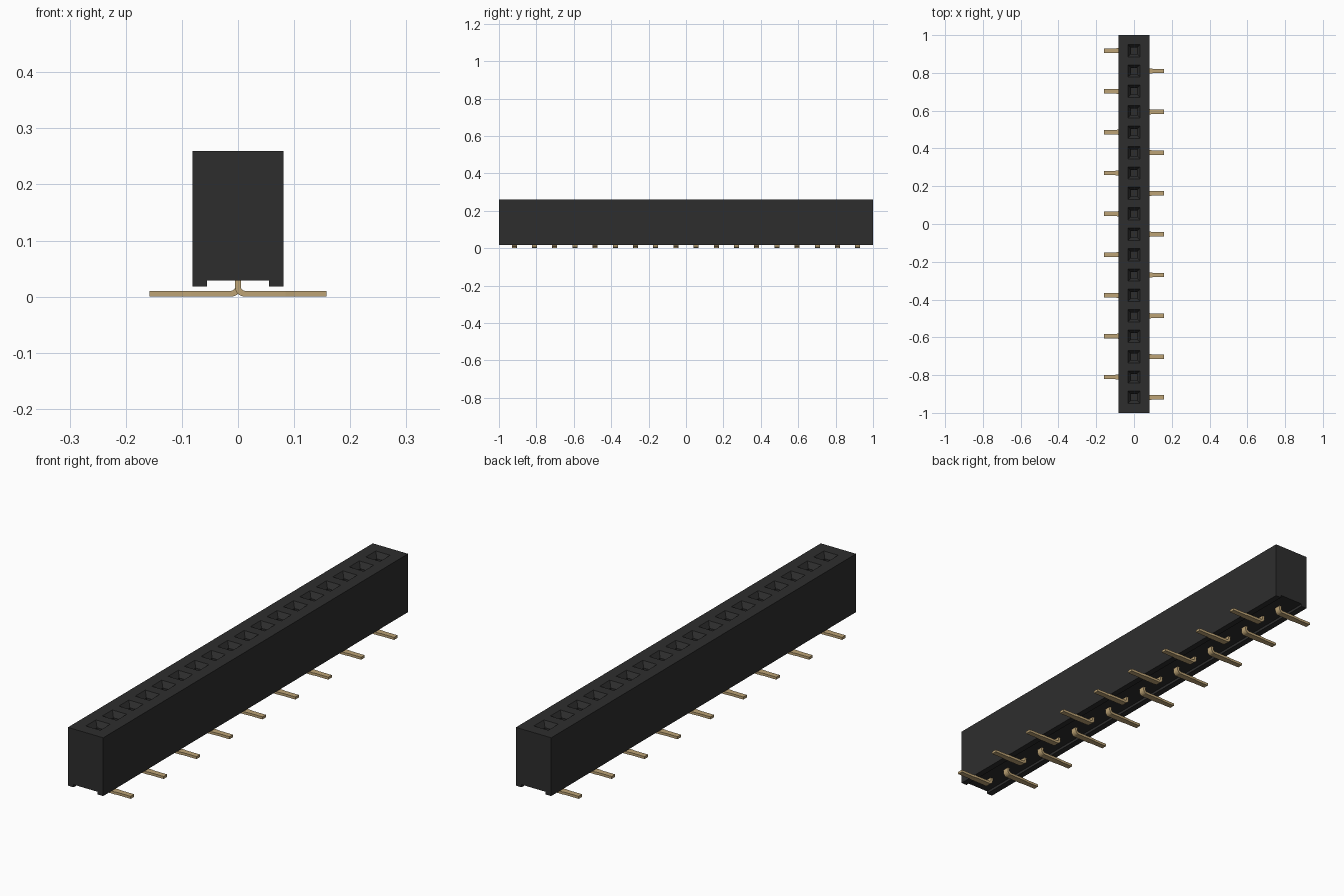
import bpy, bmesh, math

cube = bpy.data.objects.get("Cube")
if cube:
    bpy.data.objects.remove(cube, do_unlink=True)

COUNT, PITCH = 18, 0.108
PIN_Y = [(i - (COUNT - 1) / 2) * PITCH for i in range(COUNT)]
HALF_W, TOP = 0.081, 0.26


def material(name, rgb):
    m = bpy.data.materials.new(name)
    m.use_nodes = True
    m.diffuse_color = (*rgb, 1)
    m.node_tree.nodes["Principled BSDF"].inputs["Base Color"].default_value = (*rgb, 1)
    return m


black = material("black plastic", (0.027, 0.027, 0.027))
gold = material("gold contact", (0.51, 0.37, 0.18))


def finish(bm, name, mat):
    bmesh.ops.remove_doubles(bm, verts=bm.verts, dist=1e-5)
    bmesh.ops.recalc_face_normals(bm, faces=bm.faces)
    mesh = bpy.data.meshes.new(name)
    bm.to_mesh(mesh)
    bm.free()
    mesh.materials.append(mat)
    ob = bpy.data.objects.new(name, mesh)
    bpy.context.collection.objects.link(ob)
    return ob


def bridge(bm, a, b, closed=True):
    n = len(a)
    for k in range(n if closed else n - 1):
        j = (k + 1) % n
        bm.faces.new((a[k], a[j], b[j], b[k]))


# Housing: channelled section run along y, one cell per socket
section = [(-HALF_W, TOP), (-HALF_W, 0.018), (-0.055, 0.018), (-0.055, 0.029),
           (0.055, 0.029), (0.055, 0.018), (HALF_W, 0.018), (HALF_W, TOP)]
stations = [-1.0] + [y + PITCH / 2 for y in PIN_Y[:-1]] + [1.0]
bm = bmesh.new()
rows = [[bm.verts.new((x, y, z)) for x, z in section] for y in stations]
for a, b in zip(rows, rows[1:]):
    bridge(bm, a, b, closed=False)
bm.faces.new(rows[0])
bm.faces.new(rows[-1])

# Sockets: tapered mouth, then a straight square hole with a floor
for y, a, b in zip(PIN_Y, rows, rows[1:]):
    loop = [a[0], a[-1], b[-1], b[0]]
    for half, z in ((0.033, TOP), (0.017, 0.238), (0.017, 0.10)):
        ring = [bm.verts.new((sx * half, y + sy * half, z))
                for sx, sy in ((-1, -1), (1, -1), (1, 1), (-1, 1))]
        bridge(bm, loop, ring)
        loop = ring
    bm.faces.new(loop)
finish(bm, "socket_housing", black)


# Pins: flat strip bent from a vertical stem to a foot on the board
def pin(name, y, side):
    t, r = 0.0105, 0.007           # strip thickness and inner bend radius
    cx, cz = t / 2 + r, t + r      # bend centre
    pairs = [((-t / 2, 0.05), (t / 2, 0.05), 0.0135)]
    for k in range(6):
        ang = math.pi + k * math.pi / 10
        c, s = math.cos(ang), math.sin(ang)
        pairs.append(((cx + (r + t) * c, cz + (r + t) * s),
                      (cx + r * c, cz + r * s), 0.0135))
    pairs += [((0.085, 0), (0.085, t), 0.0135),
              ((0.10, 0), (0.10, t), 0.0115),
              ((0.158, 0), (0.158, t), 0.0115)]
    bm = bmesh.new()
    rings = [[bm.verts.new((side * p[0], y + w * sy, p[1]))
              for p, sy in ((o, -1), (i, -1), (i, 1), (o, 1))] for o, i, w in pairs]
    for a, b in zip(rings, rings[1:]):
        bridge(bm, a, b)
    bm.faces.new(rings[0])
    bm.faces.new(rings[-1])
    # Twin spring blades inside the socket
    for s in (-1, 1):
        blade = bmesh.ops.create_cube(bm, size=1)["verts"]
        for v in blade:
            v.co = (s * 0.009 + v.co.x * 0.004, y + v.co.y * 0.006, 0.155 + v.co.z * 0.11)
    finish(bm, name, gold)


for i, y in enumerate(PIN_Y):
    pin(f"pin_{i + 1:02d}", y, 1 if i % 2 == 0 else -1)
